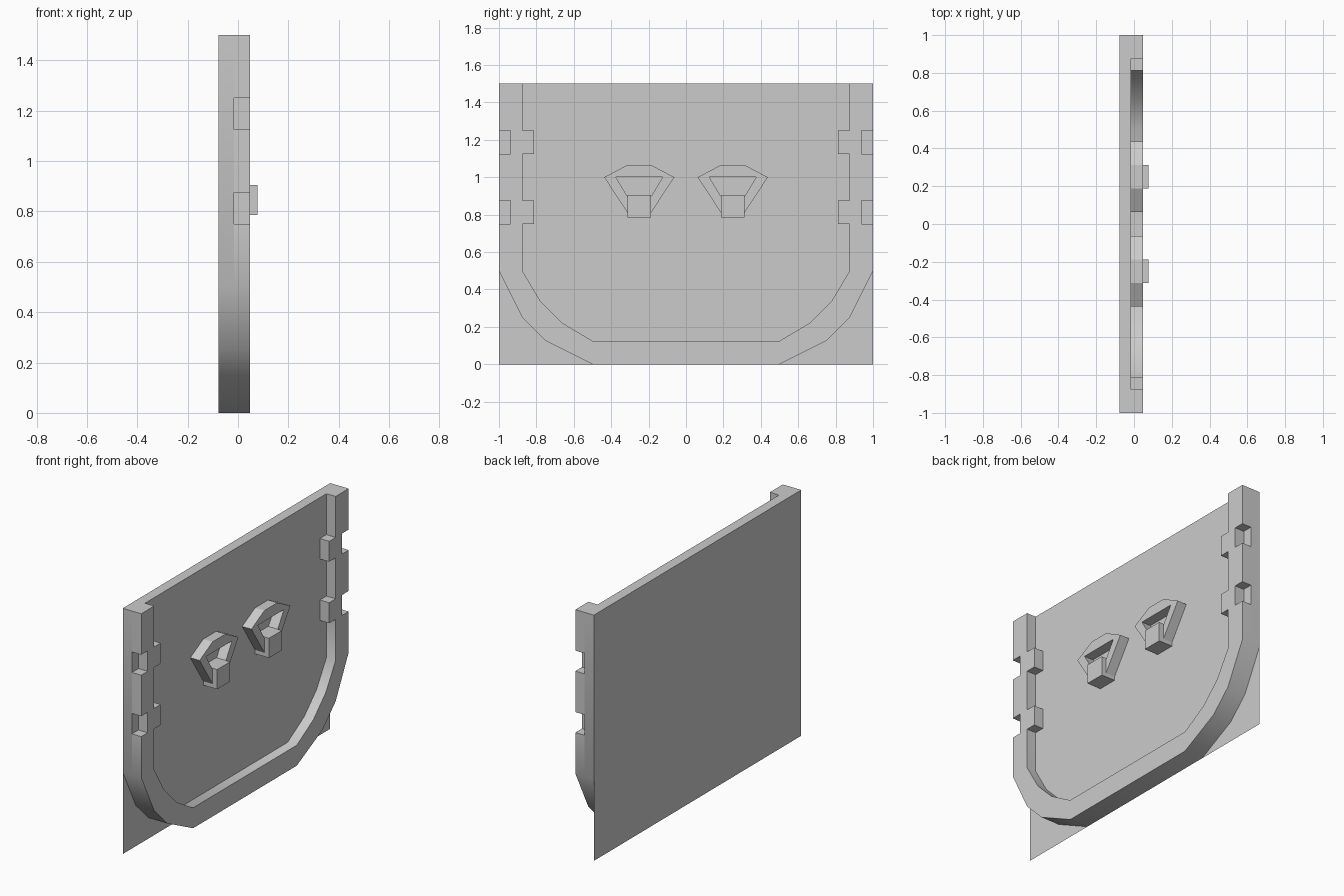
import bpy, bmesh, math

if "Cube" in bpy.data.objects:
    bpy.data.objects.remove(bpy.data.objects["Cube"])

# Depth layers along x
BACK, PANEL, FRAME, KNOB = -0.078, -0.0156, 0.047, 0.078


def add_prism(bm, outline, x0, x1, back=True):
    """Extrude a (y, z) outline from x0 to x1."""
    a = [bm.verts.new((x0, y, z)) for y, z in outline]
    b = [bm.verts.new((x1, y, z)) for y, z in outline]
    n = len(outline)
    for i in range(n):
        j = (i + 1) % n
        bm.faces.new((a[i], a[j], b[j], b[i]))
    bm.faces.new(b)
    if back:
        bm.faces.new(a[::-1])


def make_object(name, bm, smooth=False):
    bmesh.ops.recalc_face_normals(bm, faces=bm.faces)
    mesh = bpy.data.meshes.new(name)
    bm.to_mesh(mesh)
    bm.free()
    ob = bpy.data.objects.new(name, mesh)
    bpy.context.collection.objects.link(ob)
    if smooth:
        bpy.ops.object.select_all(action='DESELECT')
        ob.select_set(True)
        bpy.context.view_layer.objects.active = ob
        bpy.ops.object.shade_smooth_by_angle(angle=math.radians(32))
    return ob


def mirrored(half):
    return half + [(-y, z) for y, z in reversed(half)]


# Half profiles of the rounded border, top to bottom
outer_curve = [(1, .5), (.875, .25), (.75, .125), (.5, 0)]
inner_curve = [(.875, .5), (.78, .34), (.66, .22), (.5, .125)]


def post_edge(y, y_step):
    """Post edge from the top down, stepping to y_step at the two clasps."""
    pts = [(y, 1.5)]
    for top in (1.25, .875):
        pts += [(y, top), (y_step, top), (y_step, top - .125), (y, top - .125)]
    return pts


# Thin full-size back sheet
bm = bmesh.new()
bm.faces.new([bm.verts.new((BACK, y, z)) for y, z in
              ((-1, 0), (-1, 1.5), (1, 1.5), (1, 0))])
back = make_object("back_sheet", bm)
back.data.flip_normals()
if back.data.polygons[0].normal.x > 0:
    back.data.flip_normals()

# Recessed panel with the rounded lower corners
bm = bmesh.new()
add_prism(bm, mirrored([(1, 1.5)] + outer_curve), BACK, PANEL, back=False)
make_object("panel", bm, smooth=True)

# Raised U-shaped border with notched clasps on both posts
bm = bmesh.new()
outer = mirrored(post_edge(1, .9375) + outer_curve)
inner = mirrored(post_edge(.875, .8125) + inner_curve)
add_prism(bm, outer + inner[::-1], PANEL, FRAME)
make_object("border", bm, smooth=True)

# Two ring handles: sloped hood, two arms and a knob block
for side, c in (("left", -.25), ("right", .25)):
    bm = bmesh.new()
    hood = [(-.1875, 1), (-.0625, 1.066), (.0625, 1.066), (.1875, 1)]
    add_prism(bm, [(c + y, z) for y, z in hood], PANEL, FRAME)
    for s in (-1, 1):
        arm = [(.1875, 1), (.125, 1), (.035, .85), (.05, .79)]
        add_prism(bm, [(c + s * y, z) for y, z in arm], PANEL, FRAME)
    make_object(side + "_handle_ring", bm)

    bm = bmesh.new()
    knob = [(-.0625, .785), (.0625, .785), (.0625, .905), (-.0625, .905)]
    add_prism(bm, [(c + y, z) for y, z in knob], PANEL, KNOB)
    make_object(side + "_handle_knob", bm)
